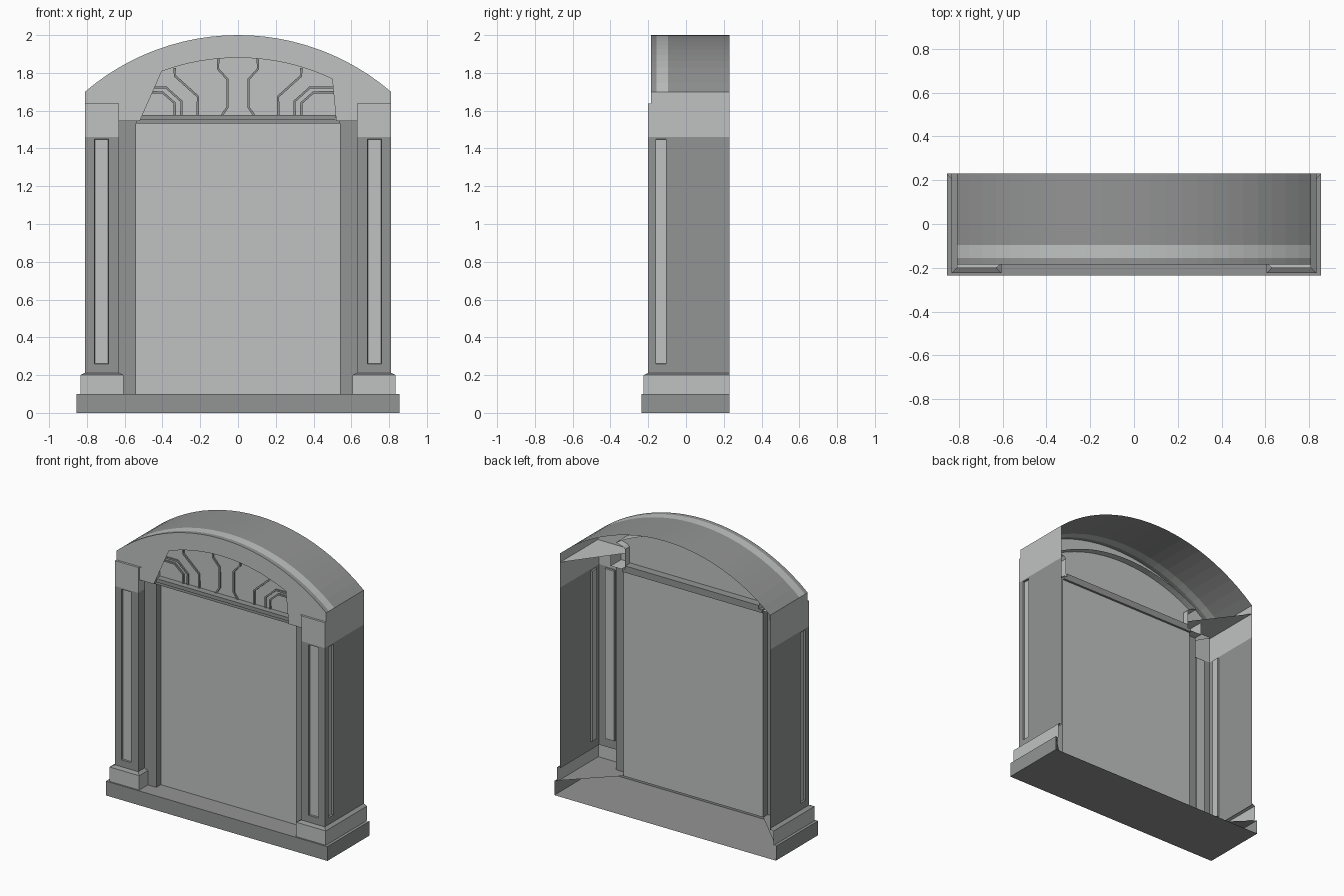
import bpy
import bmesh
import math

cube = bpy.data.objects.get("Cube")
if cube:
    bpy.data.objects.remove(cube, do_unlink=True)


def material(name, rgb):
    m = bpy.data.materials.new(name)
    m.use_nodes = True
    m.diffuse_color = (*rgb, 1)
    m.node_tree.nodes["Principled BSDF"].inputs["Base Color"].default_value = (*rgb, 1)
    return m


PALE = material("pale stone", (0.52, 0.545, 0.53))
DARK = material("dark stone", (0.29, 0.297, 0.293))
BACK = 0.23


def finish(name, bm, mirror=False):
    mesh = bpy.data.meshes.new(name)
    bm.to_mesh(mesh)
    bm.free()
    mesh.materials.append(PALE)
    mesh.materials.append(DARK)
    ob = bpy.data.objects.new(name, mesh)
    bpy.context.collection.objects.link(ob)
    if mirror:
        ob.modifiers.new("mirror", "MIRROR").use_axis[0] = True
    return ob


def loft(bm, rings, mat=0):
    """Skin a list of equally long open point paths."""
    rows = [[bm.verts.new(p) for p in ring] for ring in rings]
    faces = []
    for a, b in zip(rows, rows[1:]):
        for i in range(len(a) - 1):
            f = bm.faces.new((a[i], b[i], b[i + 1], a[i + 1]))
            f.material_index = mat
            faces.append(f)
    return faces


def polygon(bm, points, mat=0):
    f = bm.faces.new([bm.verts.new(p) for p in points])
    f.material_index = mat
    bmesh.ops.triangulate(bm, faces=[f])


def level(profile, z):
    return [(x, y, z) for x, y in profile]


def arc(half, low, high, n=24):
    """Circular arc from +half to -half in the x-z plane."""
    rise = high - low
    r = (half * half + rise * rise) / (2 * rise)
    a = math.asin(half / r)
    return [(r * math.sin(a - 2 * a * i / n), high - r + r * math.cos(a - 2 * a * i / n))
            for i in range(n + 1)]


def flip(path):
    return [(-x, z) for x, z in reversed(path)]


# Base slab, open behind, with wings along the sides
outer = [(0.855, BACK), (0.855, -0.235), (-0.855, -0.235), (-0.855, BACK)]
inner = [(-0.54, -0.08), (0.54, -0.08)]
bm = bmesh.new()
loft(bm, [level(outer, 0), level(outer, 0.1)], 1)
polygon(bm, level(outer + inner, 0.1), 1)
polygon(bm, level((outer + inner)[::-1], 0), 1)
finish("base", bm)

# Plinths with a sloped top
wide = [(0.835, BACK), (0.835, -0.225), (0.605, -0.225), (0.605, -0.13)]
slim = [(0.81, BACK), (0.81, -0.2), (0.63, -0.2), (0.63, -0.13)]
bm = bmesh.new()
loft(bm, [level(wide, 0.1), level(wide, 0.2)])
loft(bm, [level(wide, 0.2), level(slim, 0.212)], 1)
finish("plinths", bm, True)

# Pillars with sunken panels on the front and the side
shaft = [(0.81, BACK), (0.81, -0.105), (0.81, -0.16), (0.81, -0.2),
         (0.76, -0.2), (0.685, -0.2), (0.63, -0.2), (0.63, -0.13)]
bm = bmesh.new()
faces = loft(bm, [level(shaft, z) for z in (0.2, 0.26, 1.45, 1.46)], 1)
columns = len(shaft) - 1
panels = [faces[columns + 1], faces[columns + 4]]
bmesh.ops.inset_individual(bm, faces=panels, thickness=0.004, depth=0)
bmesh.ops.inset_individual(bm, faces=panels, thickness=0.003, depth=-0.012)
for f in panels:
    f.material_index = 0
finish("pillars", bm, True)

# Capitals, each with a corner plate on top
bm = bmesh.new()
loft(bm, [level(slim, 1.46), level(slim, 1.637)])
polygon(bm, level([(0.81, BACK), (0.54, -0.13), (0.63, -0.2), (0.81, -0.2)], 1.637))
finish("capitals", bm, True)

# Jambs between the pillars and the central panel
jamb = [(0.63, -0.13), (0.54, -0.13), (0.54, -0.08)]
bm = bmesh.new()
loft(bm, [level(jamb, 0.1), level(jamb, 1.545)], 1)
finish("jambs", bm, True)

# Central panel
bm = bmesh.new()
polygon(bm, [(-0.54, -0.08, 0.1), (0.54, -0.08, 0.1), (0.54, -0.08, 1.545), (-0.54, -0.08, 1.545)])
finish("central_panel", bm)

# Stepped lintel bar
for name, size, at in (("lintel", (1.08, 0.09, 0.022), (0, -0.11, 1.542)),
                       ("lintel_ledge", (1.03, 0.1, 0.025), (0, -0.115, 1.565))):
    bm = bmesh.new()
    bmesh.ops.create_cube(bm, size=1)
    bmesh.ops.scale(bm, vec=size, verts=bm.verts)
    bmesh.ops.translate(bm, vec=at, verts=bm.verts)
    for f in bm.faces:
        f.material_index = 1
    finish(name, bm)

# Arched head: front face, rim with a pale stripe, and soffit
FRONT = -0.185
rim = [(0.81, 1.637)] + arc(0.81, 1.70, 2.0) + [(-0.81, 1.637)]
shoulder = [(0.63, 1.637), (0.63, 1.545), (0.52, 1.545), (0.52, 1.69), (0.535, 1.705), (0.59, 1.72)]
opening = shoulder[:-1] + arc(0.59, 1.72, 1.88) + flip(shoulder)[1:]
bm = bmesh.new()
polygon(bm, [(x, FRONT, z) for x, z in rim + opening[::-1]])
bands = (FRONT, -0.155, -0.095, BACK)
for f in loft(bm, [[(x, y, z) for x, z in rim] for y in bands]):
    c = f.calc_center_median()
    stripe = -0.155 < c.y < -0.095
    f.material_index = 0 if stripe or c.z < 1.7 else 1
loft(bm, [[(x, y, z) for x, z in opening] for y in (-0.07, FRONT)])
finish("arched_head", bm)

# Fan panel filling the arch
fan = [(0.52, 1.56)] + shoulder[3:-1] + arc(0.59, 1.72, 1.88)
fan += flip(shoulder[3:-1]) + [(-0.52, 1.56)]
bm = bmesh.new()
polygon(bm, [(x, -0.12, z) for x, z in fan[::-1]])
finish("fan_panel", bm)

# Fan mouldings, mirrored to both sides
mouldings = [
    [(0.105, 1.875), (0.105, 1.82), (0.055, 1.765), (0.055, 1.62), (0.085, 1.575)],
    [(0.335, 1.825), (0.335, 1.785), (0.213, 1.675), (0.213, 1.575)],
    [(0.57, 1.722), (0.38, 1.722), (0.3, 1.65), (0.3, 1.575)],
    [(0.52, 1.697), (0.4, 1.697), (0.335, 1.64), (0.335, 1.575)],
]


def moulding_path(path, width):
    """Mitred ribbon edges along a path."""
    left, right = [], []
    for i, (x, z) in enumerate(path):
        a, b = path[max(i - 1, 0)], path[min(i + 1, len(path) - 1)]
        dx, dz = b[0] - a[0], b[1] - a[1]
        d = math.hypot(dx, dz)
        left.append((x - dz / d * width, z + dx / d * width))
        right.append((x + dz / d * width, z - dx / d * width))
    return left, right


bm = bmesh.new()
for path in mouldings:
    left, right = moulding_path(path, 0.006)
    sides = [(left, -0.12), (left, -0.129), (right, -0.129), (right, -0.12)]
    loft(bm, [[(x, y, z) for x, z in side] for side, y in sides], 1)
bmesh.ops.recalc_face_normals(bm, faces=bm.faces)
finish("fan_mouldings", bm, True)
